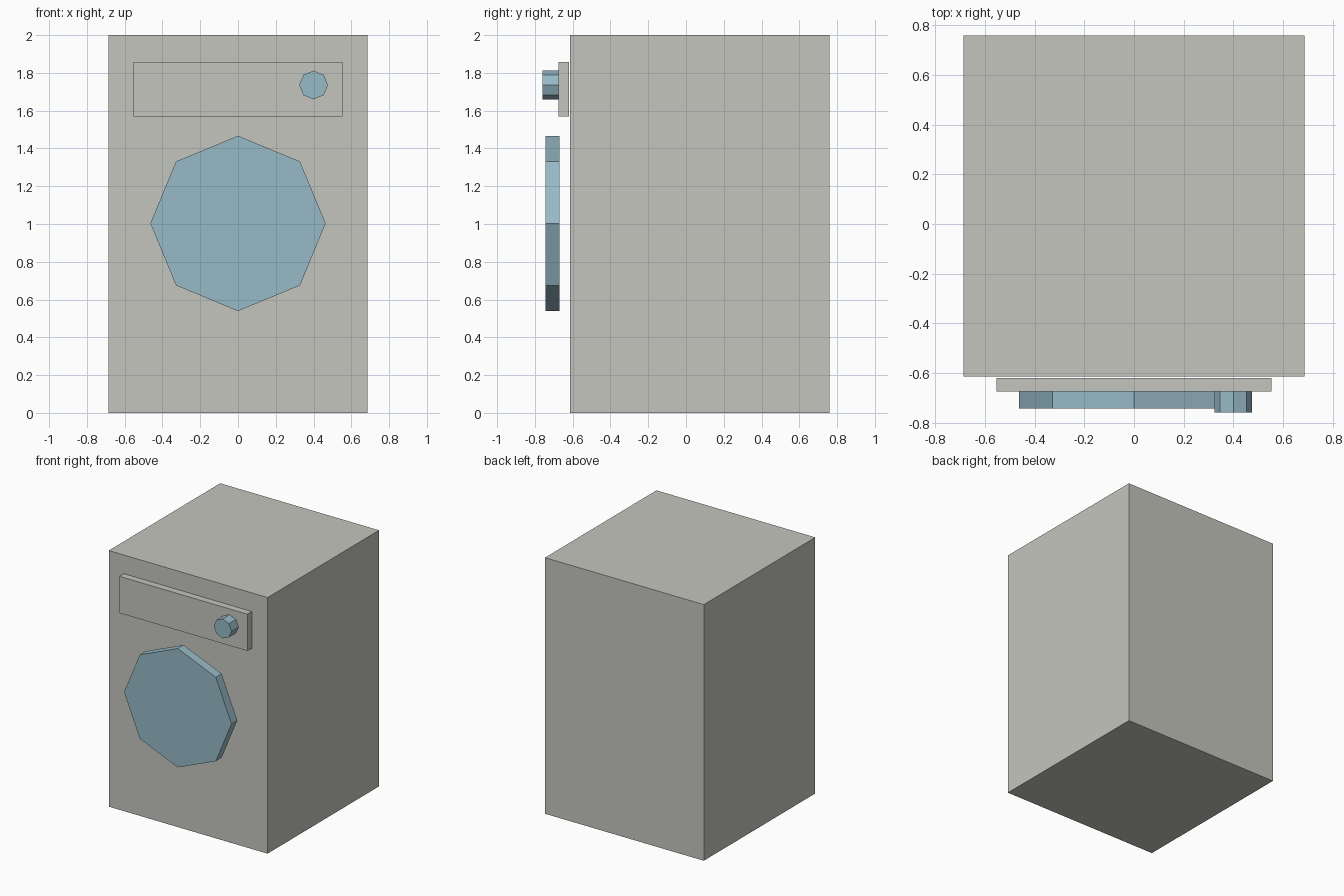
import bpy
from math import pi

cube = bpy.data.objects.get("Cube")
if cube:
    bpy.data.objects.remove(cube, do_unlink=True)


def material(name, rgb):
    mat = bpy.data.materials.new(name)
    mat.use_nodes = True
    color = (*rgb, 1)
    mat.diffuse_color = color
    mat.node_tree.nodes["Principled BSDF"].inputs["Base Color"].default_value = color
    return mat


def finish(name, mat):
    obj = bpy.context.object
    obj.name = obj.data.name = name
    obj.data.materials.append(mat)
    return obj


def box(name, width, front, back, bottom, top, mat):
    center = (0, (front + back) / 2, (bottom + top) / 2)
    bpy.ops.mesh.primitive_cube_add(size=1, location=center)
    obj = finish(name, mat)
    obj.scale = (width, back - front, top - bottom)
    bpy.ops.object.transform_apply(location=False, rotation=False)
    return obj


def front_disc(name, x, z, radius, front, back, mat):
    # Eight-sided disc whose axis runs front to back
    bpy.ops.mesh.primitive_cylinder_add(
        vertices=8, radius=radius, depth=back - front,
        location=(x, (front + back) / 2, z), rotation=(pi / 2, 0, 0))
    return finish(name, mat)


grey = material("warm grey", (0.56, 0.56, 0.515))
blue = material("pale blue", (0.31, 0.49, 0.565))

# Cabinet and raised control panel
box("cabinet", 1.372, -0.615, 0.76, 0, 2, grey)
box("control_panel", 1.106, -0.674, -0.62, 1.57, 1.857, grey)

# Round door and dial
front_disc("door", 0, 1.003, 0.464, -0.743, -0.671, blue)
front_disc("dial", 0.4, 1.736, 0.076, -0.76, -0.674, blue)
